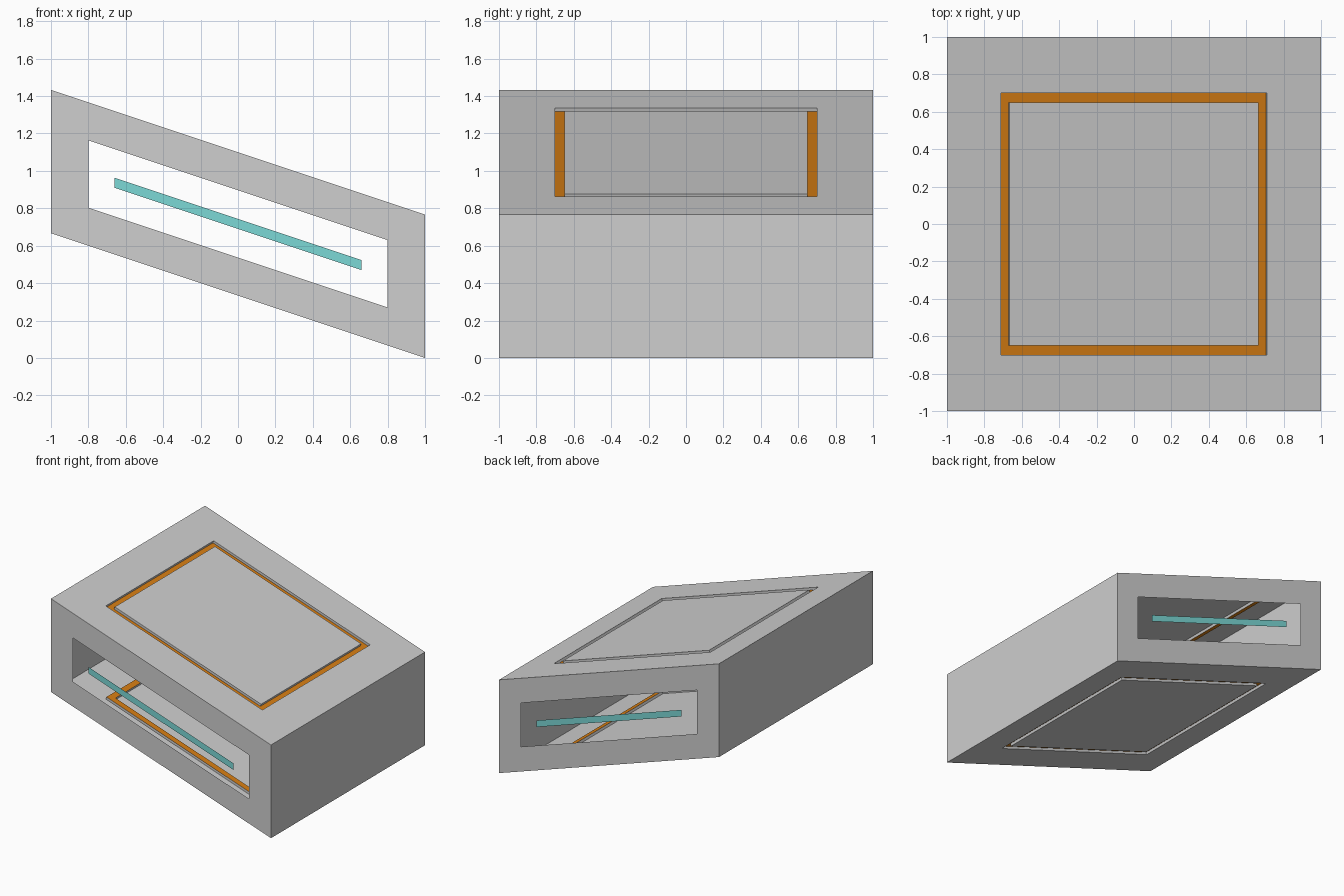
import bpy
import bmesh
from mathutils import Vector

cube = bpy.data.objects.get("Cube")
if cube:
    bpy.data.objects.remove(cube, do_unlink=True)

SLOPE = -1 / 3          # the whole shell leans down towards +x
HALF_H = 0.383          # half of the vertical wall height
CENTRE = Vector((0, 0, HALF_H - SLOPE))
NORMAL = Vector((-SLOPE, 0, 1)).normalized()
CORNERS = ((-1, -1), (1, -1), (1, 1), (-1, 1))


def make_material(name, colour):
    mat = bpy.data.materials.new(name)
    mat.use_nodes = True
    mat.diffuse_color = (*colour, 1)
    mat.node_tree.nodes["Principled BSDF"].inputs["Base Color"].default_value = (*colour, 1)
    return mat


grey = make_material("light grey", (0.62, 0.62, 0.62))
orange = make_material("orange", (0.68, 0.21, 0.007))
teal = make_material("teal", (0.2, 0.69, 0.67))


def slab_loop(half_x, half_y, depth):
    """Rectangle on the sloping top, sunk along its normal."""
    return [Vector((sx * half_x, sy * half_y, HALF_H + SLOPE * sx * half_x)) - NORMAL * depth
            for sx, sy in CORNERS]


def side_loop(half_x, half_z):
    """Leaning parallelogram in the front plane."""
    return [Vector((sx * half_x, -1, SLOPE * sx * half_x + sz * half_z)) for sx, sz in CORNERS]


def end_loop():
    """Upright rectangle at the low end."""
    return [Vector((1, sy, SLOPE + sz * HALF_H)) for sy, sz in CORNERS]


def build(name, loops, materials, bands=(), side=1, fill=True):
    """Bridge nested loops into bands; side=-1 makes the point-mirrored twin."""
    bm = bmesh.new()
    rings = [[bm.verts.new(p * side) for p in loop] for loop in loops]
    for (outer, inner), slot in zip(zip(rings, rings[1:]), bands):
        for i in range(4):
            j = (i + 1) % 4
            bm.faces.new((outer[i], outer[j], inner[j], inner[i])).material_index = slot
    if fill:
        bm.faces.new(rings[-1])
    if side < 0:
        bmesh.ops.reverse_faces(bm, faces=bm.faces[:])
    mesh = bpy.data.meshes.new(name)
    bm.to_mesh(mesh)
    bm.free()
    for mat in materials:
        mesh.materials.append(mat)
    obj = bpy.data.objects.new(name, mesh)
    obj.location = CENTRE
    bpy.context.collection.objects.link(obj)
    return obj


# Sloping panel: border, groove wall, orange groove floor, groove wall, centre
GROOVE = 0.02
outer, inner = (0.7115, 0.70), (0.665, 0.65)
panel = [slab_loop(1, 1, 0), slab_loop(*outer, 0), slab_loop(*outer, GROOVE),
         slab_loop(*inner, GROOVE), slab_loop(*inner, 0)]

for side, panel_name, side_name, end_name in (
        (1, "top_panel", "front", "low_end_wall"),
        (-1, "bottom_panel", "back", "high_end_wall")):
    build(panel_name, panel, (grey, orange), (0, 0, 1, 0), side)
    # Open window frame with a thin strip floating in it
    build(side_name + "_window_frame", [side_loop(1, HALF_H), side_loop(0.8, 0.18)],
          (grey,), (0,), side, fill=False)
    build(side_name + "_window_strip", [side_loop(0.66, 0.027)], (teal,), side=side)
    # Closed end wall
    build(end_name, [end_loop()], (grey,), side=side)
